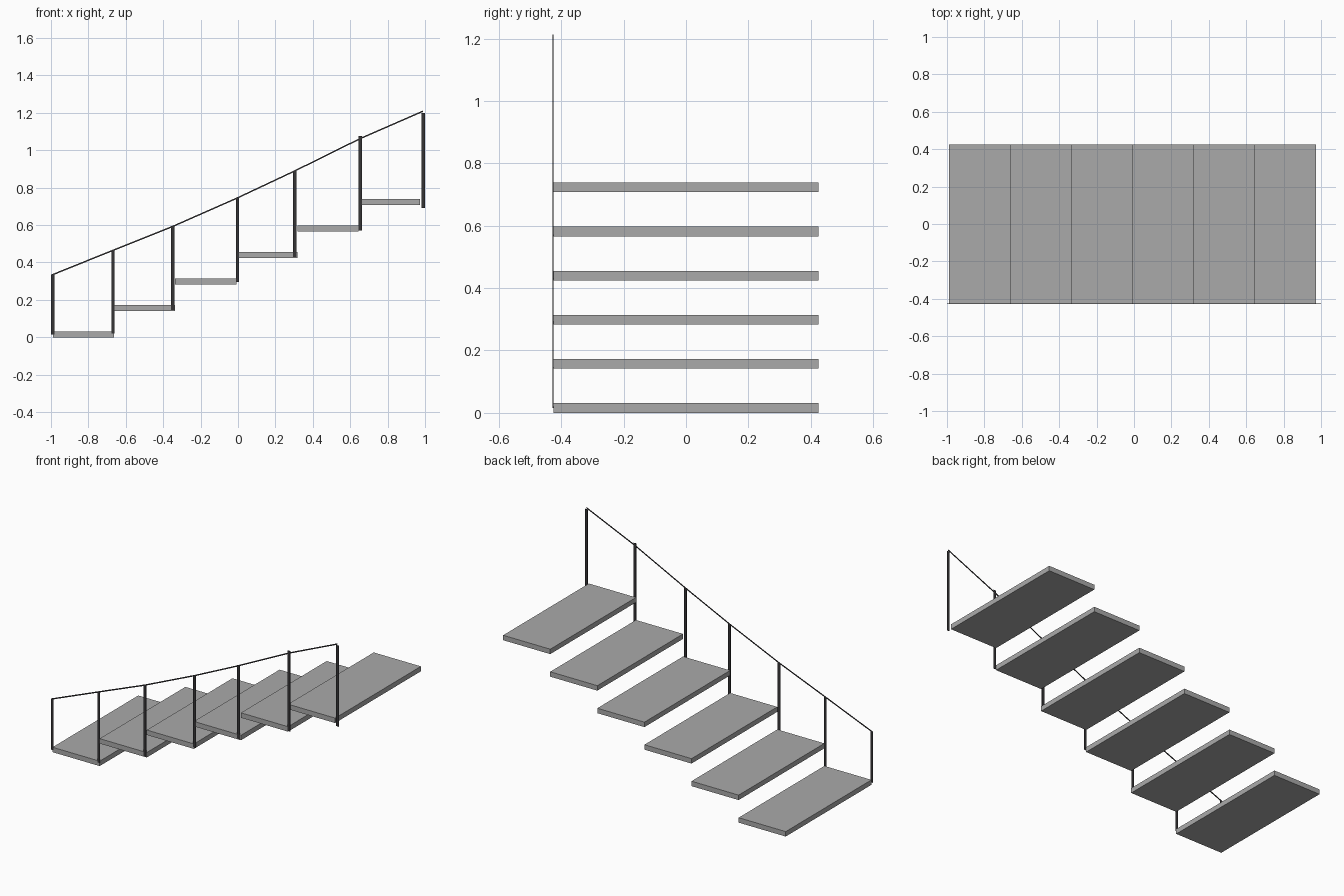
import bpy
import bmesh

cube = bpy.data.objects.get("Cube")
if cube:
    bpy.data.objects.remove(cube, do_unlink=True)


def make_material(name, rgb):
    mat = bpy.data.materials.new(name)
    mat.use_nodes = True
    mat.diffuse_color = (*rgb, 1)
    mat.node_tree.nodes["Principled BSDF"].inputs["Base Color"].default_value = (*rgb, 1)
    return mat


concrete = make_material("concrete grey", (0.40, 0.40, 0.40))
metal = make_material("dark metal", (0.035, 0.033, 0.036))


def extrude_profile(name, outline, y0, y1, mat):
    """Extrude a closed x-z outline from y0 to y1."""
    bm = bmesh.new()
    face = bm.faces.new([bm.verts.new((x, y0, z)) for x, z in outline])
    new = bmesh.ops.extrude_face_region(bm, geom=[face])["geom"]
    verts = [g for g in new if isinstance(g, bmesh.types.BMVert)]
    bmesh.ops.translate(bm, verts=verts, vec=(0, y1 - y0, 0))
    bmesh.ops.recalc_face_normals(bm, faces=bm.faces)
    mesh = bpy.data.meshes.new(name)
    bm.to_mesh(mesh)
    bm.free()
    mesh.materials.append(mat)
    obj = bpy.data.objects.new(name, mesh)
    bpy.context.collection.objects.link(obj)
    return obj


def rectangle(x0, x1, z0, z1):
    return [(x0, z0), (x1, z0), (x1, z1), (x0, z1)]


# Floating treads
RUN, RISE, THICK, HALF_DEPTH = 0.327, 0.1415, 0.031, 0.425
for i in range(6):
    x, z = -0.99 + i * RUN, i * RISE
    extrude_profile(f"tread_{i + 1}", rectangle(x, x + RUN, z, z + THICK),
                    -HALF_DEPTH, HALF_DEPTH, concrete)

# Flat railing posts along the front edge: centre x, foot z, top z
RAIL_BACK, RAIL_FRONT = -0.4255, -0.4275
posts = [(-0.991, 0.015, 0.335), (-0.668, 0.02, 0.465), (-0.348, 0.145, 0.595),
         (-0.003, 0.295, 0.745), (0.303, 0.43, 0.89), (0.653, 0.572, 1.077),
         (0.99, 0.692, 1.2)]
for i, (x, foot, top) in enumerate(posts):
    extrude_profile(f"railing_post_{i + 1}", rectangle(x - 0.009, x + 0.009, foot, top),
                    RAIL_FRONT, RAIL_BACK, metal)

# Thin handrail bending slightly at each post
path = [(-1.0, 0.331), (-0.668, 0.465), (-0.348, 0.593), (-0.003, 0.745),
        (0.303, 0.889), (0.653, 1.062), (0.99, 1.209)]
HALF = 0.004
outline = [(x, z - HALF) for x, z in path] + [(x, z + HALF) for x, z in reversed(path)]
extrude_profile("handrail", outline, RAIL_FRONT, RAIL_BACK, metal)
